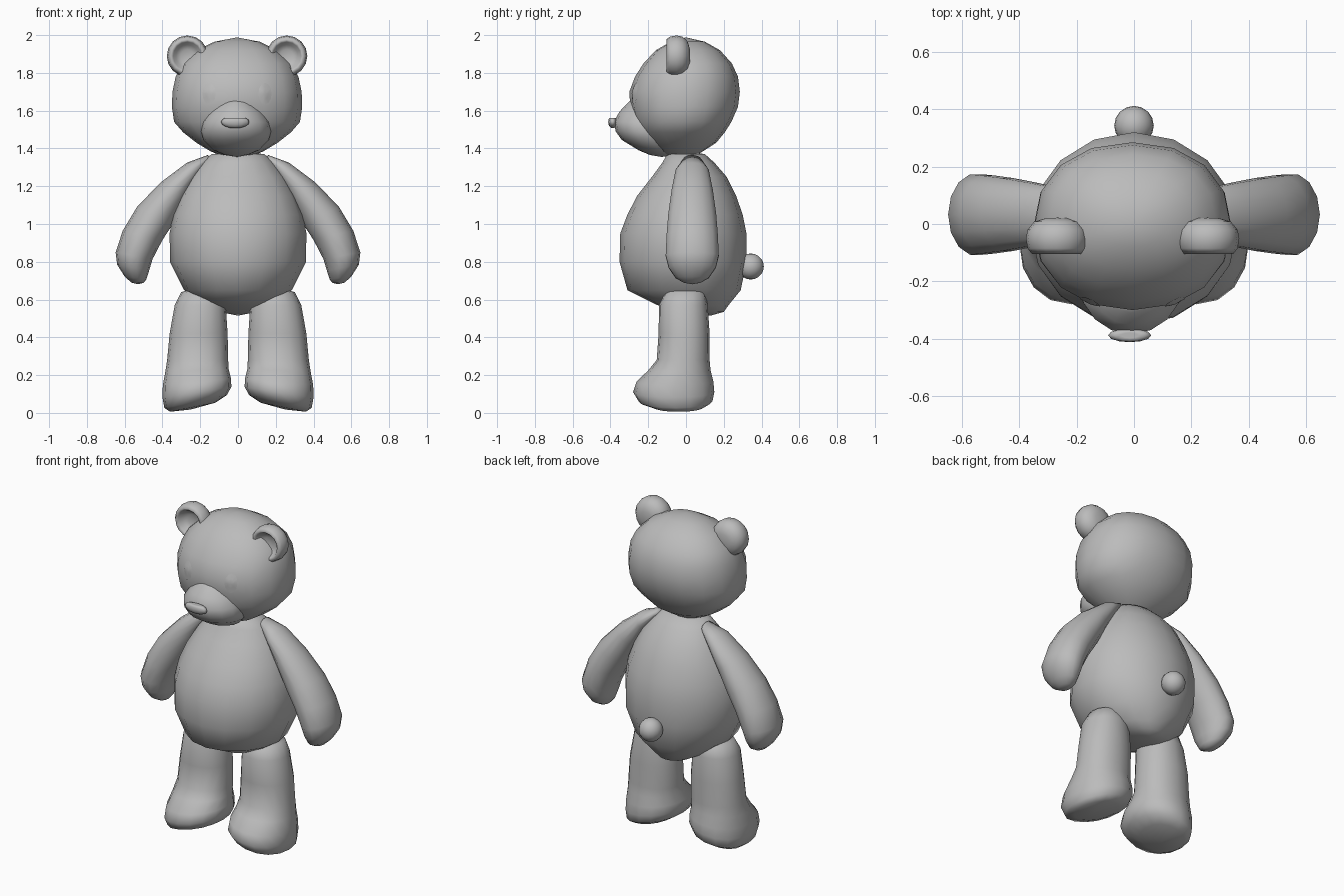
import bpy, bmesh, math
from mathutils import Vector
from mathutils.bvhtree import BVHTree

if "Cube" in bpy.data.objects:
    bpy.data.objects.remove(bpy.data.objects["Cube"])

fur = bpy.data.materials.new("grey_plush")
fur.diffuse_color = (0.5, 0.5, 0.5, 1)
fur.use_nodes = True
fur.node_tree.nodes["Principled BSDF"].inputs["Base Color"].default_value = fur.diffuse_color
HX = -0.005  # slight sideways offset of the head parts


def finish(bm, name):
    bmesh.ops.recalc_face_normals(bm, faces=bm.faces)
    for f in bm.faces:
        f.smooth = True
    me = bpy.data.meshes.new(name)
    bm.to_mesh(me)
    bm.free()
    me.materials.append(fur)
    ob = bpy.data.objects.new(name, me)
    bpy.context.collection.objects.link(ob)
    return ob


def loft(name, rings, start, end):
    """Skin closed rings of points and close both ends with a fan."""
    bm = bmesh.new()
    vs = [[bm.verts.new(p) for p in r] for r in rings]
    n = len(vs[0])
    for a, b in zip(vs, vs[1:]):
        for i in range(n):
            j = (i + 1) % n
            bm.faces.new((a[i], a[j], b[j], b[i]))
    for ring, tip in ((vs[0], start), (vs[-1], end)):
        t = bm.verts.new(tip)
        for i in range(n):
            bm.faces.new((ring[i], ring[(i + 1) % n], t))
    return finish(bm, name)


def oval(x0, x1, y0, y1, z, n=16, power=2.0, shear=0.0):
    """Horizontal rounded ring inside the given bounds."""
    cx, cy, rx, ry = (x0 + x1) / 2, (y0 + y1) / 2, (x1 - x0) / 2, (y1 - y0) / 2
    pts = []
    for i in range(n):
        a = math.tau * i / n
        c, s = math.cos(a), math.sin(a)
        dx = rx * math.copysign(abs(c) ** (2 / power), c)
        dy = ry * math.copysign(abs(s) ** (2 / power), s)
        pts.append((cx + dx, cy + dy, max(0.0, z - shear * dx)))
    return pts


def ball(name, loc, scale, u=16, v=10):
    bm = bmesh.new()
    bmesh.ops.create_uvsphere(bm, u_segments=u, v_segments=v, radius=1)
    for p in bm.verts:
        p.co = Vector(loc) + Vector((p.co[k] * scale[k] for k in range(3)))
    return finish(bm, name)


# Pear-shaped body: z, half width, front, back
body = [(0.535, .10, .00, .20), (.57, .18, -.15, .225), (.65, .285, -.31, .29),
        (.80, .36, -.352, .32), (.95, .362, -.348, .32), (1.05, .345, -.31, .30),
        (1.15, .305, -.258, .265), (1.25, .25, -.18, .215), (1.325, .19, -.125, .15),
        (1.37, .14, -.10, .10)]
loft("body", [oval(-w, w, f, b, z) for z, w, f, b in body], (0, .13, .515), (0, 0, 1.385))

# Head: z, half width, front, back
skull = [(1.36, .08, -.10, .05), (1.385, .14, -.15, .09), (1.43, .215, -.20, .16),
         (1.485, .285, -.25, .205), (1.54, .333, -.275, .24), (1.62, .345, -.295, .275),
         (1.70, .342, -.30, .285), (1.78, .325, -.27, .275), (1.85, .29, -.225, .243),
         (1.92, .215, -.16, .18), (1.965, .12, -.08, .10)]
head = loft("head", [oval(HX - w, HX + w, f, b, z, power=2.2) for z, w, f, b in skull],
            (HX, 0, 1.35), (HX, 0, 1.988))

# Muzzle: z, half width, front
snout = [(1.365, .06, -.19), (1.39, .12, -.25), (1.445, .173, -.34), (1.49, .185, -.372),
         (1.54, .178, -.383), (1.595, .145, -.352), (1.64, .105, -.31), (1.657, .07, -.29)]
loft("muzzle", [oval(HX - w - .005, HX + w - .005, f, -.04, z) for z, w, f in snout],
     (HX, -.13, 1.355), (HX, -.22, 1.662))
nose = ball("nose", (HX - .01, -.388, 1.54), (.075, .024, .033), 12, 8)
for v in nose.data.vertices:          # flattened upper side
    v.co.z = min(v.co.z, 1.562)

# Tail
ball("tail", (0, .343, .775), (.069, .069, .069))

# Eyes: thin oval plates lying on the head surface
tree = BVHTree.FromPolygons([v.co for v in head.data.vertices],
                            [p.vertices for p in head.data.polygons])
for side, s in (("left", -1), ("right", 1)):
    bm = bmesh.new()
    pts = []
    for r in (0, .5, 1):
        for i in range(12 if r else 1):
            a = math.tau * i / 12
            x = HX + s * .148 + r * .035 * math.cos(a)
            z = 1.69 + r * .057 * math.sin(a)
            hit = tree.ray_cast(Vector((x, -2, z)), Vector((0, 1, 0)))[0]
            pts.append(bm.verts.new((x, hit.y - .004, z)))
    for i in range(12):
        j = (i + 1) % 12
        bm.faces.new((pts[0], pts[1 + i], pts[1 + j]))
        bm.faces.new((pts[1 + i], pts[13 + i], pts[13 + j], pts[1 + j]))
    finish(bm, "eye_" + side)

# Ears: dished discs turned around the y axis (radius, y)
dish = [(.035, -.055), (.06, -.065), (.075, -.095), (.088, -.104), (.103, -.085),
        (.109, -.05), (.103, -.02), (.08, .008), (.04, .02)]
for side, s in (("left", -1), ("right", 1)):
    cx, cz = HX + s * .263, 1.889
    rings = [[(cx + r * math.cos(math.tau * i / 16), y, cz + r * math.sin(math.tau * i / 16))
              for i in range(16)] for r, y in dish]
    loft("ear_" + side, rings, (cx, -.05, cz), (cx, .022, cz))

# Arms: outer x, z, inner x, z, half depth
arm = [(.16, 1.365, .17, 1.31, .05), (.27, 1.325, .22, 1.23, .09), (.41, 1.22, .28, 1.12, .112),
       (.535, 1.09, .345, 1.0, .13), (.61, .965, .40, .915, .139), (.648, .85, .452, .815, .144),
       (.64, .785, .47, .755, .128), (.60, .722, .485, .707, .09), (.565, .69, .50, .688, .045)]
# Legs: x inner, x outer, front, back, z, slope across the sole
leg = [(.16, .22, -.06, .06, .66, 0), (.09, .30, -.11, .10, .64, 0), (.065, .335, -.143, .115, .57, 0),
       (.055, .362, -.145, .125, .42, 0), (.052, .375, -.155, .125, .28, 0),
       (.05, .385, -.20, .13, .225, .05), (.037, .398, -.262, .145, .165, .1),
       (.035, .40, -.28, .15, .11, .15), (.06, .39, -.25, .14, .06, .2), (.12, .36, -.17, .09, .03, .2)]
for side, s in (("left", -1), ("right", 1)):
    rings = []
    for ox, oz, ix, iz, d in arm:
        ring = []
        for i in range(14):
            a = math.tau * i / 14
            t = .5 + .5 * math.cos(a)
            ring.append((s * (ix + (ox - ix) * t), .033 + d * math.sin(a), iz + (oz - iz) * t))
        rings.append(ring)
    loft("arm_" + side, rings, (s * .14, .033, 1.345), (s * .53, .033, .681))

    rings = [[(s * x, y, z) for x, y, z in oval(x0, x1, y0, y1, z, 16, 2.15, k)]
             for x0, x1, y0, y1, z, k in leg]
    loft("leg_" + side, rings, (s * .19, 0, .665), (s * .25, -.05, .018))
